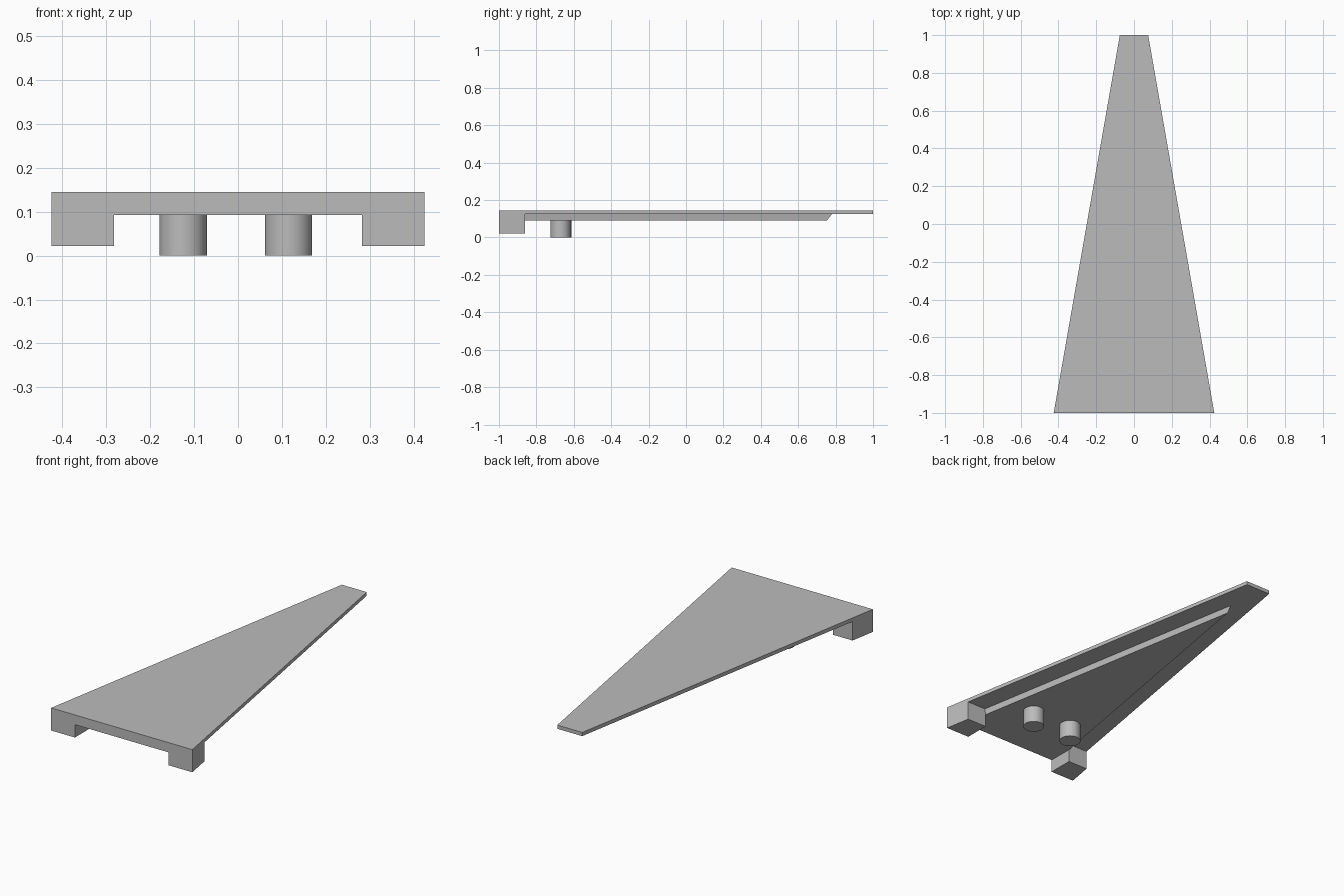
import bpy
import bmesh

cube = bpy.data.objects.get("Cube")
if cube:
    bpy.data.objects.remove(cube, do_unlink=True)

grey = bpy.data.materials.new("plain grey")
grey.use_nodes = True
COLOUR = (0.5, 0.5, 0.5, 1)
grey.diffuse_color = COLOUR
grey.node_tree.nodes["Principled BSDF"].inputs["Base Color"].default_value = COLOUR

TOP, SLAB_BOTTOM, CORE_BOTTOM, FOOT_BOTTOM = 0.145, 0.125, 0.092, 0.022
FRONT, FOOT_BACK = -1.0, -0.86
FOOT_INNER = 0.282
TAPER = 0.175


def half_width(y):
    """Half width of the tapered slab at depth y."""
    return 0.425 - TAPER * (y - FRONT)


def loft(name, lower, upper, z0, z1):
    """Solid between two matching outlines at heights z0 and z1."""
    bm = bmesh.new()
    low = [bm.verts.new((x, y, z0)) for x, y in lower]
    high = [bm.verts.new((x, y, z1)) for x, y in upper]
    bm.faces.new(low)
    bm.faces.new(high)
    for i in range(len(low)):
        j = (i + 1) % len(low)
        bm.faces.new((low[i], low[j], high[j], high[i]))
    bmesh.ops.recalc_face_normals(bm, faces=bm.faces)
    mesh = bpy.data.meshes.new(name)
    bm.to_mesh(mesh)
    bm.free()
    obj = bpy.data.objects.new(name, mesh)
    mesh.materials.append(grey)
    bpy.context.collection.objects.link(obj)
    return obj


# Tapered top slab
w0, w1 = half_width(FRONT), half_width(1)
slab = [(-w0, FRONT), (w0, FRONT), (w1, 1), (-w1, 1)]
loft("top_slab", slab, slab, SLAB_BOTTOM, TOP)


# Wedge-shaped core under the slab, with a sloped tip
def wedge(tip):
    w = TAPER * (tip - FRONT)
    return [(-w, FRONT), (w, FRONT), (0, tip)]


loft("underside_wedge", wedge(0.755), wedge(0.78), CORE_BOTTOM, SLAB_BOTTOM)

# Front corner feet, their outer sides following the taper
for side, s in (("left", 1), ("right", -1)):
    foot = [(s * FOOT_INNER, FRONT), (s * w0, FRONT),
            (s * half_width(FOOT_BACK), FOOT_BACK), (s * FOOT_INNER, FOOT_BACK)]
    loft(side + "_foot", foot, foot, FOOT_BOTTOM, SLAB_BOTTOM)

# Round pegs
for side, x, y in (("left", 0.115, -0.671), ("right", -0.125, -0.665)):
    bpy.ops.mesh.primitive_cylinder_add(
        vertices=48, radius=0.054, depth=CORE_BOTTOM,
        location=(x, y, CORE_BOTTOM / 2))
    peg = bpy.context.object
    peg.name = side + "_peg"
    peg.data.materials.append(grey)
    bpy.ops.object.shade_smooth_by_angle()
